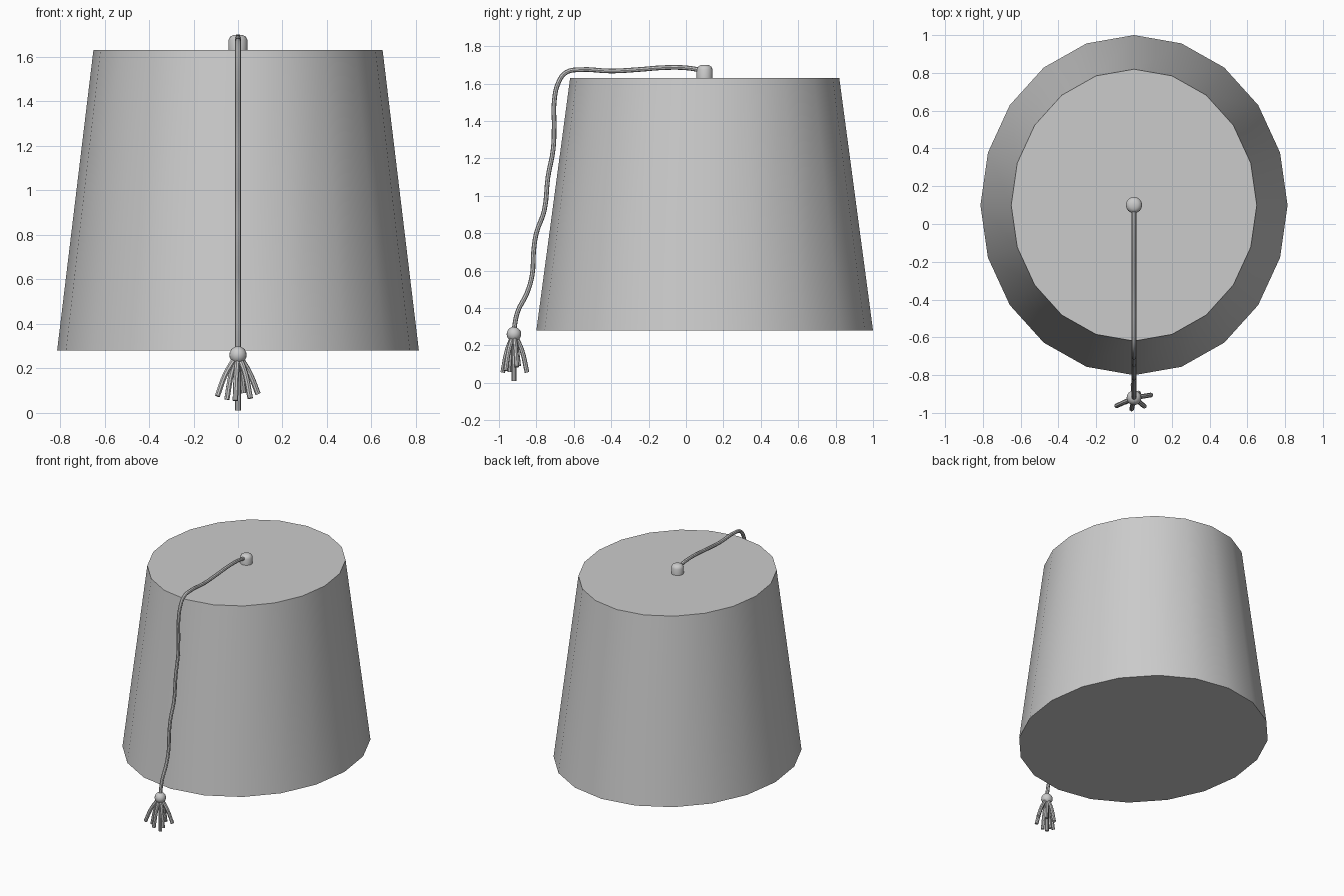
import bpy, bmesh, math

if "Cube" in bpy.data.objects:
    bpy.data.objects.remove(bpy.data.objects["Cube"])

CY = 0.1  # hat axis offset in y


def lathe(name, rings, sides, squash=1.0):
    """Stack of (rx, z) rings around the hat axis, capped at both ends."""
    bm = bmesh.new()
    loops = []
    for r, z in rings:
        loops.append([bm.verts.new((r * math.cos(a), CY + r * squash * math.sin(a), z))
                      for a in (2 * math.pi * i / sides for i in range(sides))])
    for lo, hi in zip(loops, loops[1:]):
        for i in range(sides):
            j = (i + 1) % sides
            bm.faces.new((lo[i], lo[j], hi[j], hi[i]))
    bm.faces.new(loops[0][::-1])
    bm.faces.new(loops[-1])
    me = bpy.data.meshes.new(name)
    bm.to_mesh(me)
    bm.free()
    ob = bpy.data.objects.new(name, me)
    bpy.context.collection.objects.link(ob)
    smooth(ob)
    return ob


def smooth(ob):
    bpy.ops.object.select_all(action='DESELECT')
    ob.select_set(True)
    bpy.context.view_layer.objects.active = ob
    bpy.ops.object.shade_smooth_by_angle(angle=math.radians(40))


def tube(name, paths, radius, res=4):
    """Round cords through the given point paths, as a mesh."""
    cu = bpy.data.curves.new(name, 'CURVE')
    cu.dimensions = '3D'
    cu.bevel_depth = radius
    cu.bevel_resolution = 2
    cu.resolution_u = res
    cu.use_fill_caps = True
    for pts in paths:
        sp = cu.splines.new('BEZIER')
        sp.bezier_points.add(len(pts) - 1)
        for bp, p in zip(sp.bezier_points, pts):
            bp.co = p
            bp.handle_left_type = bp.handle_right_type = 'AUTO'
    ob = bpy.data.objects.new(name, cu)
    bpy.context.collection.objects.link(ob)
    bpy.ops.object.select_all(action='DESELECT')
    ob.select_set(True)
    bpy.context.view_layer.objects.active = ob
    bpy.ops.object.convert(target='MESH')
    smooth(bpy.context.object)


# Tapered felt body, slightly deeper than wide
lathe("hat_body", [(0.813, 0.28), (0.65, 1.63)], 20, 0.9 / 0.813)

# Domed button on the crown
lathe("crown_button", [(0.043, 1.625), (0.043, 1.675), (0.036, 1.69),
                       (0.022, 1.698), (0.006, 1.70)], 16)

# Cord over the crown and down the front (y, z)
cord = [(0.09, 1.67), (0, 1.684), (-0.12, 1.685), (-0.25, 1.675), (-0.4, 1.667),
        (-0.57, 1.674), (-0.64, 1.66), (-0.68, 1.61), (-0.705, 1.5), (-0.705, 1.38),
        (-0.71, 1.25), (-0.738, 1.1), (-0.758, 0.92), (-0.80, 0.8), (-0.815, 0.7),
        (-0.822, 0.58), (-0.85, 0.48), (-0.9, 0.38), (-0.922, 0.27)]
tube("tassel_cord", [[(0, y, z) for y, z in cord]], 0.0125)

# Tassel knot
bpy.ops.mesh.primitive_uv_sphere_add(segments=16, ring_count=10, radius=0.039,
                                     location=(0, -0.92, 0.26))
bpy.context.object.name = "tassel_knot"
smooth(bpy.context.object)

# Tassel strands flaring out from the knot, given by their tips
tips = [(-0.093, -0.963, 0.075), (-0.05, -0.945, 0.06), (-0.012, -0.98, 0.055),
        (0.0, -0.92, 0.01), (0.025, -0.895, 0.09), (0.055, -0.965, 0.065),
        (0.09, -0.905, 0.085), (-0.005, -0.85, 0.055)]
strands = []
for x, y, z in tips:
    dy = y + 0.92
    strands.append([(x * 0.15, -0.92 + dy * 0.15, 0.245),
                    (x * 0.6, -0.92 + dy * 0.6, 0.175), (x, y, z)])
tube("tassel_strands", strands, 0.0125)
